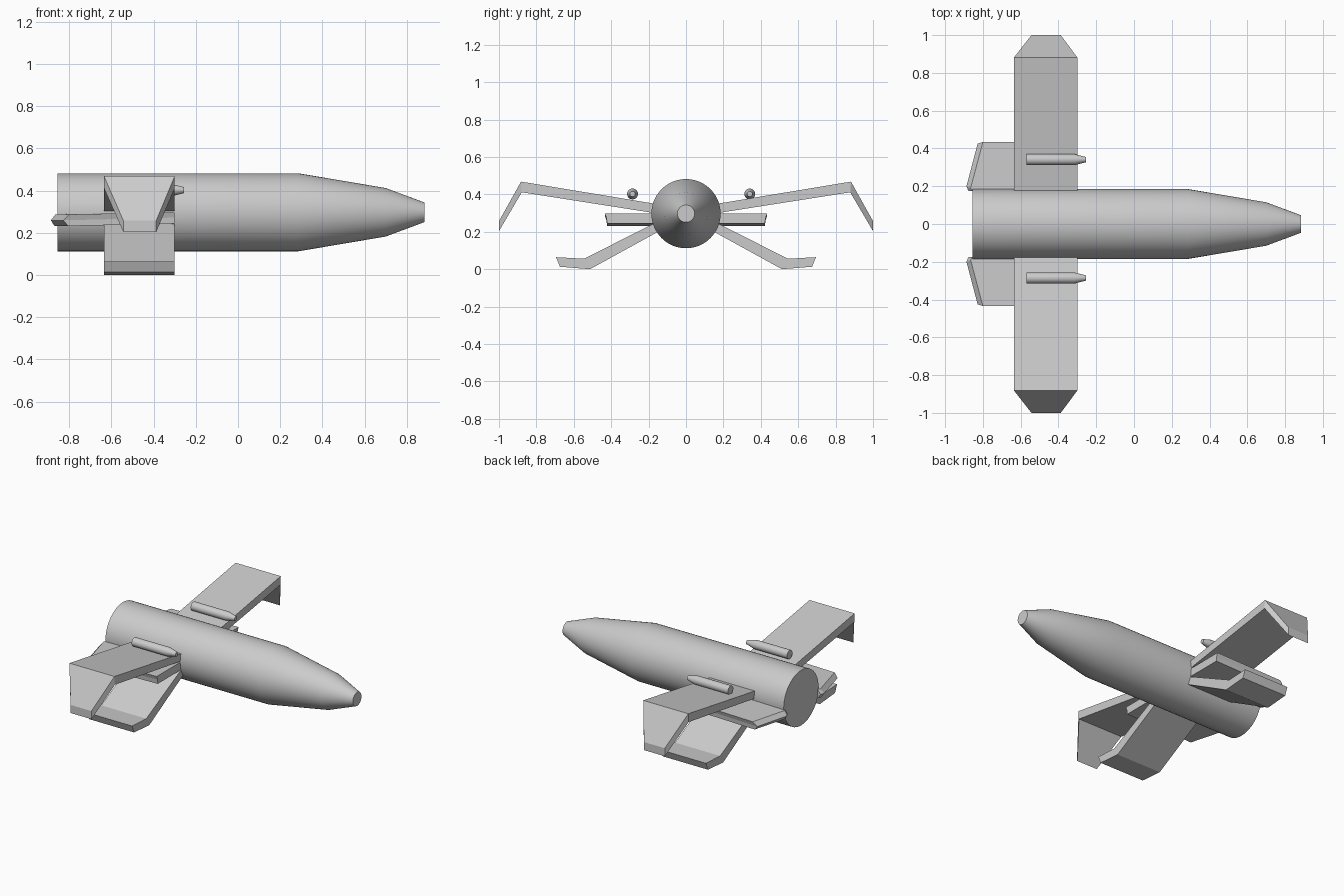
import bpy, bmesh
from math import cos, sin, tau

if "Cube" in bpy.data.objects:
    bpy.data.objects.remove(bpy.data.objects["Cube"])


def loft(name, sections, smooth=False):
    """Skin a list of equal-length loops and cap both ends."""
    bm = bmesh.new()
    rings = [[bm.verts.new(p) for p in s] for s in sections]
    n = len(rings[0])
    for a, b in zip(rings, rings[1:]):
        for i in range(n):
            j = (i + 1) % n
            bm.faces.new((a[i], a[j], b[j], b[i]))
    bm.faces.new(rings[0])
    bm.faces.new(rings[-1])
    bmesh.ops.recalc_face_normals(bm, faces=bm.faces)
    me = bpy.data.meshes.new(name)
    bm.to_mesh(me)
    bm.free()
    ob = bpy.data.objects.new(name, me)
    bpy.context.collection.objects.link(ob)
    if smooth:
        bpy.ops.object.select_all(action='DESELECT')
        ob.select_set(True)
        bpy.context.view_layer.objects.active = ob
        bpy.ops.object.shade_smooth_by_angle()
    return ob


def tube(name, y, z, profile, sides):
    """Body of revolution along x from (x, radius) pairs."""
    loft(name, [[(x, y + r * cos(tau * i / sides), z + r * sin(tau * i / sides))
                 for i in range(sides)] for x, r in profile], True)


def wing(name, side, stations):
    """Plate along y: stations of (x0, x1, top (y, z), bottom (y, z))."""
    loft(name, [[(x0, side * t[0], t[1]), (x1, side * t[0], t[1]),
                 (x1, side * b[0], b[1]), (x0, side * b[0], b[1])]
                for x0, x1, t, b in stations])


# Fuselage with tapered nose
tube("fuselage", 0, 0.297,
     [(-0.855, 0.185), (0.285, 0.185), (0.70, 0.115), (0.885, 0.046)], 48)

# Wing-top pods, slightly offset from the centreline
for label, y in (("left", 0.341), ("right", -0.286)):
    tube(f"{label}_pod", y, 0.402,
         [(-0.57, 0.029), (-0.315, 0.029), (-0.255, 0.014)], 24)

X0, X1 = -0.635, -0.30
for label, s in (("left", 1), ("right", -1)):
    # Upper wing with drooping tapered winglet
    wing(f"{label}_upper_wing", s, [
        (X0, X1, (0.15, 0.347), (0.15, 0.297)),
        (X0, X1, (0.882, 0.468), (0.878, 0.411)),
        (-0.543, -0.388, (1.0, 0.257), (1.0, 0.203))])

    # Lower wing that flattens into a landing foot
    wing(f"{label}_lower_wing", s, [
        (X0, X1, (0.14, 0.26), (0.14, 0.205)),
        (X0, X1, (0.545, 0.056), (0.513, 0.0)),
        (X0, X1, (0.695, 0.064), (0.674, 0.013))])

    # Tailplane with swept, chamfered trailing edge
    layers = [(0.19, -0.87, -0.805, 0.422, 0.232, 0.243),
              (0.20, -0.887, -0.828, 0.425, 0.259, 0.272),
              (0.19, -0.865, -0.80, 0.434, 0.287, 0.297)]
    loft(f"{label}_tailplane", [
        [(X1, s * 0.17, zf), (X1, s * tip, zf), (xt, s * tip, zr),
         (xr, s * yr, zr), (xr + 0.01, s * 0.175, zr)]
        for yr, xr, xt, tip, zr, zf in layers])
